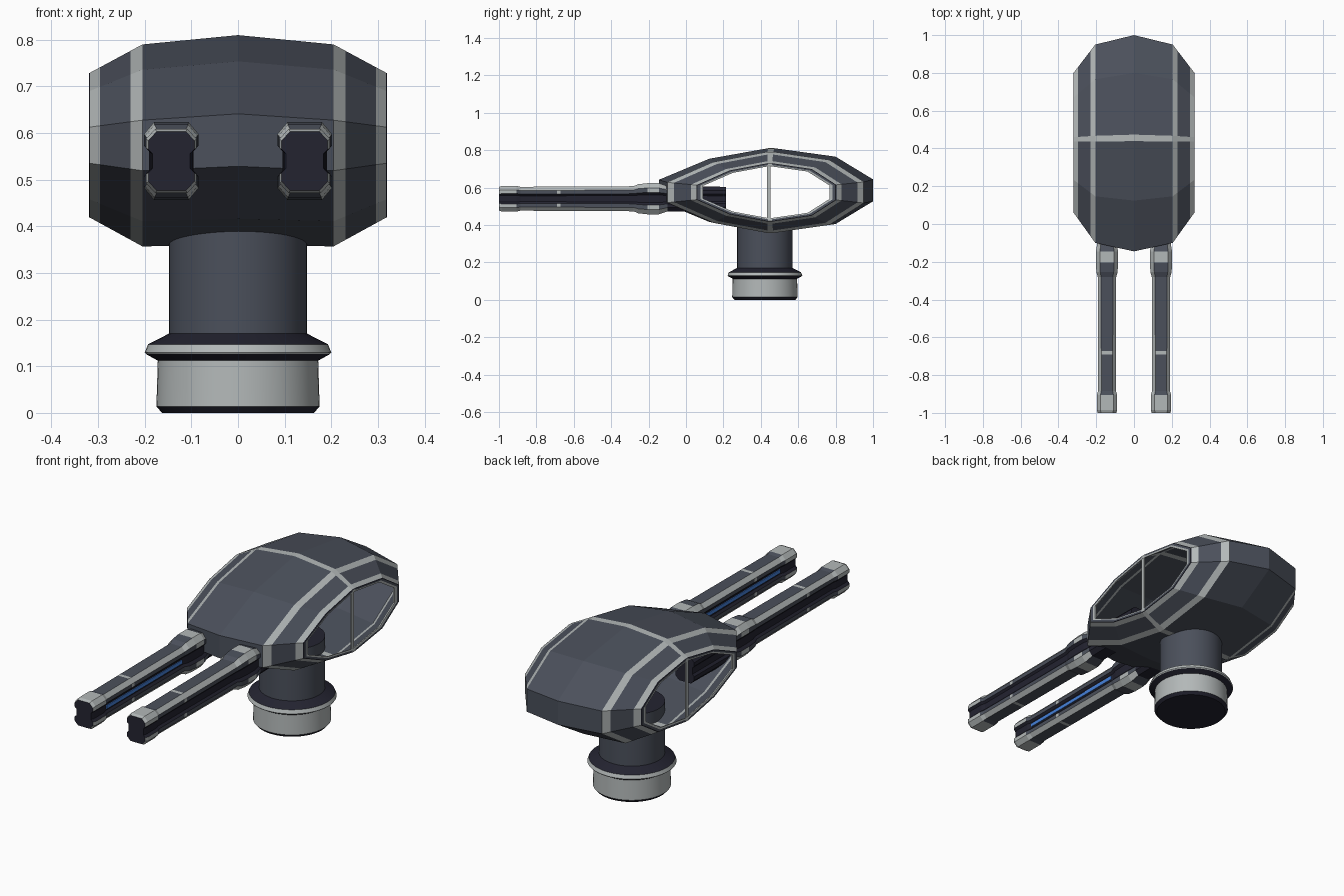
import bpy
import bmesh
import math

old = bpy.data.objects.get("Cube")
if old:
    bpy.data.objects.remove(old, do_unlink=True)


def material(name, rgb):
    m = bpy.data.materials.new(name)
    m.use_nodes = True
    m.diffuse_color = (*rgb, 1)
    m.node_tree.nodes["Principled BSDF"].inputs["Base Color"].default_value = (*rgb, 1)
    return m


MATS = [material("slate armour", (0.07, 0.08, 0.105)),
        material("light grey trim", (0.45, 0.48, 0.48)),
        material("dark metal", (0.017, 0.017, 0.03)),
        material("blue glow", (0.06, 0.22, 0.7))]
SLATE, LIGHT, DARK, BLUE = range(4)


def loft(name, rings, pick, caps=None):
    """Join equal-length closed rings; pick(ring, side) gives the material."""
    bm = bmesh.new()
    rows = [[bm.verts.new(p) for p in ring] for ring in rings]
    n = len(rows[0])
    for i in range(len(rows) - 1):
        for j in range(n):
            k = (j + 1) % n
            f = bm.faces.new((rows[i][j], rows[i][k], rows[i + 1][k], rows[i + 1][j]))
            f.material_index = pick(i, j)
    if caps is not None:
        for row in (rows[0], rows[-1]):
            bm.faces.new(row).material_index = caps
    bmesh.ops.recalc_face_normals(bm, faces=bm.faces)
    me = bpy.data.meshes.new(name)
    bm.to_mesh(me)
    bm.free()
    for m in MATS:
        me.materials.append(m)
    ob = bpy.data.objects.new(name, me)
    bpy.context.collection.objects.link(ob)
    return ob


def box(name, lo, hi, mat):
    ring = lambda z: [(lo[0], lo[1], z), (hi[0], lo[1], z), (hi[0], hi[1], z), (lo[0], hi[1], z)]
    return loft(name, [ring(lo[2]), ring(hi[2])], lambda i, j: mat, mat)


# Housing: unit side outline, upper half front to back, then mirrored below
upper = [(-1, 0.25), (-0.53, 0.75), (0.02, 1), (0.08, 1), (0.65, 0.8), (1, 0.26)]
outline = upper + [(y, -z) for y, z in reversed(upper)]
SEAMS = (2, 8)


def housing_ring(x, y0, y1, z0, z1):
    cy, hy, cz, hz = (y0 + y1) / 2, (y1 - y0) / 2, (z0 + z1) / 2, (z1 - z0) / 2
    return [(x, cy + hy * y, cz + hz * z) for y, z in outline]


MID = (0, -0.145, 1.0, 0.36, 0.81)
SHOULDER = (0.205, -0.10, 0.95, 0.357, 0.79)
RIM = (0.32, 0.06, 0.80, 0.42, 0.728)


def slope(x):
    t = (x - SHOULDER[0]) / (RIM[0] - SHOULDER[0])
    return tuple(a + (b - a) * t for a, b in zip(SHOULDER, RIM))


half = [SHOULDER, slope(0.23), slope(0.296), slope(0.317), RIM,
        (0.32, 0.077, 0.784, 0.43, 0.72), (0.318, 0.092, 0.768, 0.437, 0.713)]
bands = [SLATE, LIGHT, SLATE, LIGHT, DARK, SLATE, LIGHT]
stations = [(-s[0], *s[1:]) for s in reversed(half)] + [MID] + half
band_mats = bands[::-1] + bands


def housing_mat(i, j):
    return LIGHT if j in SEAMS and band_mats[i] == SLATE else band_mats[i]


housing = loft("housing_shell", [housing_ring(*s) for s in stations], housing_mat)
solid = housing.modifiers.new("thickness", "SOLIDIFY")
solid.thickness = 0.008
solid.offset = -1

# Thin upright strut across each side opening
for side, x in (("left", 0.314), ("right", -0.314)):
    box(side + "_opening_strut", (x - 0.003, 0.432, 0.43), (x + 0.003, 0.451, 0.72), LIGHT)

# Pedestal: turned profile of radius, height and the material above each point
profile = [(0.163, 0, DARK), (0.175, 0.014, LIGHT), (0.172, 0.112, DARK),
           (0.197, 0.126, LIGHT), (0.2, 0.13, LIGHT), (0.193, 0.147, DARK),
           (0.148, 0.17, SLATE), (0.148, 0.425, SLATE)]
SIDES = 48
circle = [(math.cos(a), math.sin(a)) for a in (math.tau * k / SIDES for k in range(SIDES))]
pedestal = loft("pedestal", [[(r * c, 0.422 + r * s, z) for c, s in circle] for r, z, m in profile],
                lambda i, j: profile[i][2], DARK)
bpy.context.view_layer.objects.active = pedestal
pedestal.select_set(True)
bpy.ops.object.shade_smooth_by_angle(angle=math.radians(20))

# Barrels: notched section lofted along y
quarter = [(0.033, 0.065), (0.052, 0.045), (0.052, 0.026), (0.042, 0.016)]
right_half = quarter + [(x, -z) for x, z in reversed(quarter)]
section = right_half + [(-x, -z) for x, z in right_half]
side_mats = [LIGHT, SLATE, DARK, DARK, DARK, SLATE, LIGHT, SLATE]

# y, width scale, height scale, finish of the stretch behind it
barrel_path = [(-1.0, 0.95, 0.97, "band"), (-0.985, 1.04, 1.06, "band"),
               (-0.905, 1.04, 1.06, "plain"), (-0.885, 0.92, 0.98, "plain"),
               (-0.69, 0.92, 1.0, "band"), (-0.672, 0.92, 1.0, "plain"),
               (-0.28, 0.94, 1.03, "plain"), (-0.255, 1.08, 1.2, "plain"),
               (-0.205, 1.13, 1.28, "band"), (-0.145, 1.13, 1.28, "plain"),
               (-0.1, 0.98, 1.05, "dark"), (0.213, 0.98, 0.98, "dark")]


def barrel_mat(i, j):
    base, finish = side_mats[j % 8], barrel_path[i][3]
    if finish == "dark" or base == DARK:
        return DARK
    return LIGHT if finish == "band" else base


for side, cx in (("left", 0.143), ("right", -0.143)):
    rings = [[(cx + x * sx, y, 0.54 + z * sz) for x, z in section] for y, sx, sz, f in barrel_path]
    loft(side + "_barrel", rings, barrel_mat, DARK)
    # Glowing strip in the inward groove
    gx = cx - math.copysign(0.039, cx)
    box(side + "_barrel_glow", (gx - 0.004, -0.88, 0.531), (gx + 0.004, -0.29, 0.549), BLUE)
